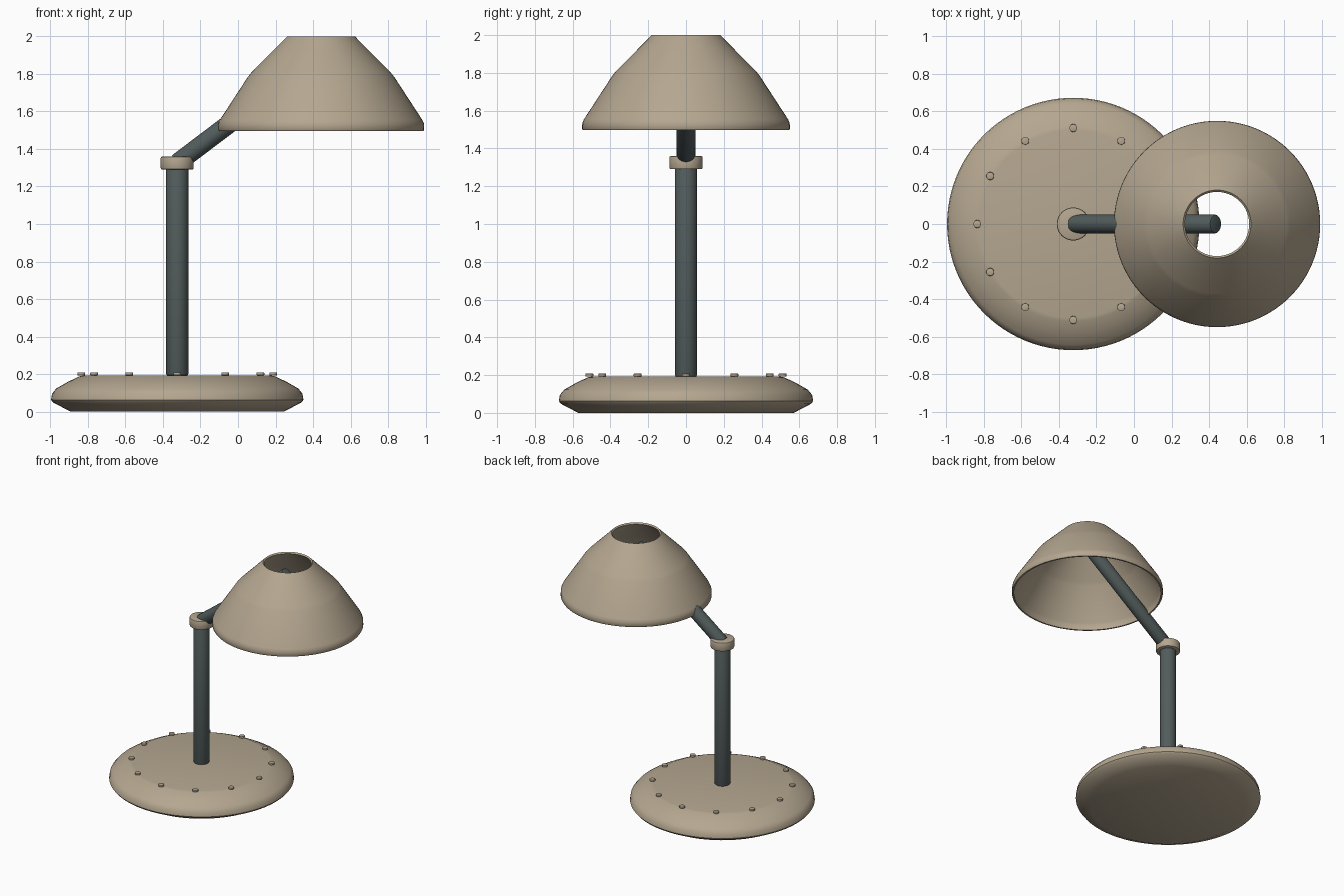
import bpy, bmesh, math
from mathutils import Vector

if "Cube" in bpy.data.objects:
    bpy.data.objects.remove(bpy.data.objects["Cube"])

BASE_X, SHADE_X = -0.324, 0.443


def material(name, color):
    m = bpy.data.materials.new(name)
    m.diffuse_color = (*color, 1)
    m.use_nodes = True
    m.node_tree.nodes["Principled BSDF"].inputs["Base Color"].default_value = m.diffuse_color
    return m


tan = material("warm_tan", (0.46, 0.385, 0.28))
slate = material("dark_slate", (0.085, 0.108, 0.108))


def lathe(name, profile, loc, mat, segs=72, ring=False, axis=(0, 0, 1), angle=30):
    """Spin an (r, z) profile; ring closes it on itself, otherwise ends are capped."""
    bm = bmesh.new()
    loops = []
    for r, z in profile:
        loops.append([bm.verts.new((r * math.cos(2 * math.pi * i / segs),
                                    r * math.sin(2 * math.pi * i / segs), z))
                      for i in range(segs)])
    pairs = list(zip(loops, loops[1:])) + ([(loops[-1], loops[0])] if ring else [])
    for a, b in pairs:
        for i in range(segs):
            j = (i + 1) % segs
            bm.faces.new((a[i], a[j], b[j], b[i]))
    if not ring:
        bm.faces.new(loops[0][::-1])
        bm.faces.new(loops[-1])
    bmesh.ops.recalc_face_normals(bm, faces=bm.faces)
    me = bpy.data.meshes.new(name)
    bm.to_mesh(me)
    bm.free()
    me.materials.append(mat)
    ob = bpy.data.objects.new(name, me)
    bpy.context.collection.objects.link(ob)
    ob.location = loc
    ob.rotation_euler = Vector((0, 0, 1)).rotation_difference(Vector(axis)).to_euler()
    bpy.ops.object.select_all(action='DESELECT')
    ob.select_set(True)
    bpy.context.view_layer.objects.active = ob
    bpy.ops.object.shade_smooth_by_angle(angle=math.radians(angle))
    return ob


def rod(r, h, b):
    """Cylinder profile with softened ends."""
    return [(r - b, 0), (r - b * 0.3, b * 0.3), (r, b),
            (r, h - b), (r - b * 0.3, h - b * 0.3), (r - b, h)]


# Base disc
lathe("base", [(0.57, 0), (0.662, 0.048), (0.673, 0.062), (0.668, 0.095),
               (0.645, 0.123), (0.58, 0.16), (0.52, 0.188), (0.50, 0.192)],
      (BASE_X, 0, 0), tan, 96, angle=35)

# Ring of studs on the base
for i in range(12):
    a = math.tau * i / 12
    lathe(f"base_stud_{i + 1}", rod(0.021, 0.015, 0.003),
          (BASE_X + 0.512 * math.cos(a), 0.512 * math.sin(a), 0.193), tan, 20)

# Upright pole and collar
lathe("pole", rod(0.059, 1.15, 0.012), (BASE_X, 0, 0.19), slate, 48)
lathe("collar", rod(0.088, 0.07, 0.008), (BASE_X, 0, 1.29), tan, 48)

# Slanted arm up into the shade
start, end = Vector((BASE_X, 0, 1.325)), Vector((0.437, 0, 1.90))
lathe("arm", rod(0.05, (end - start).length, 0.008), start, slate, 40, axis=end - start)

# Hollow shade, open at both ends
lathe("shade", [(0.546, 1.497), (0.55, 1.503), (0.549, 1.535), (0.54, 1.555),
                (0.39, 1.785), (0.37, 1.81), (0.181, 2.0),
                (0.171, 1.99), (0.36, 1.80), (0.378, 1.777),
                (0.526, 1.55), (0.535, 1.53), (0.535, 1.497)],
      (SHADE_X, 0, 0), tan, 96, ring=True, angle=40)
